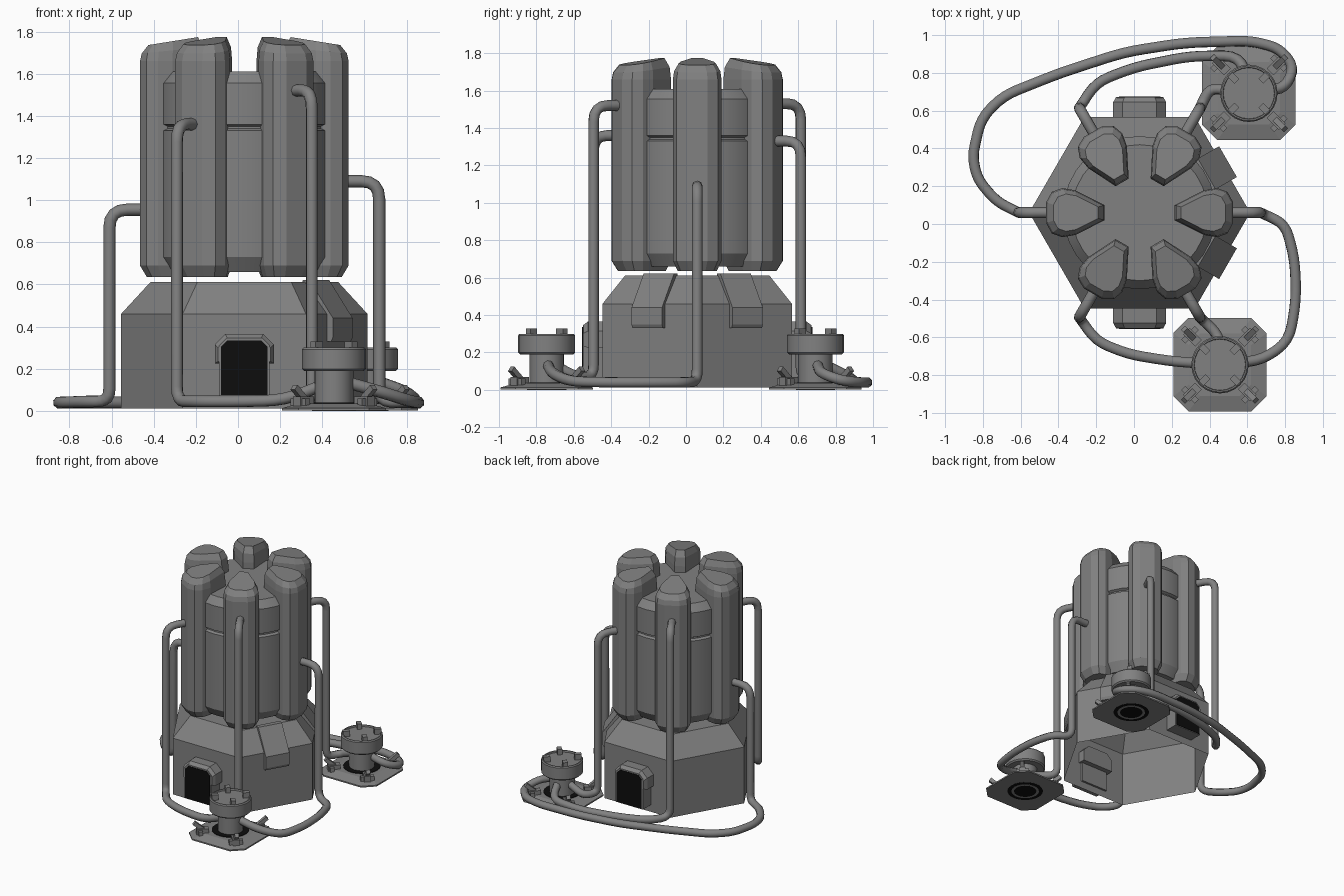
import bpy, bmesh, math
from mathutils import Vector, Matrix

if "Cube" in bpy.data.objects:
    bpy.data.objects.remove(bpy.data.objects["Cube"])

CX, CY = 0.03, 0.06          # axis of the main body


def material(name, value):
    m = bpy.data.materials.new(name)
    m.diffuse_color = (value, value, value, 1)
    m.use_nodes = True
    m.node_tree.nodes["Principled BSDF"].inputs["Base Color"].default_value = m.diffuse_color
    return m


GREY = material("steel_grey", 0.22)
BLACK = material("grille_black", 0.004)


def finish(name, bm, mat=GREY, smooth=False):
    bmesh.ops.recalc_face_normals(bm, faces=bm.faces)
    me = bpy.data.meshes.new(name)
    bm.to_mesh(me)
    bm.free()
    ob = bpy.data.objects.new(name, me)
    bpy.context.collection.objects.link(ob)
    me.materials.append(mat)
    if smooth:
        bpy.ops.object.select_all(action='DESELECT')
        ob.select_set(True)
        bpy.context.view_layer.objects.active = ob
        bpy.ops.object.shade_smooth_by_angle(angle=math.radians(30))
    return ob


def loft(name, rings, mat=GREY, bottom=True, top=True, smooth=False, matrix=None):
    """Skin a stack of closed rings that share a point count."""
    bm = bmesh.new()
    vs = [[bm.verts.new(p) for p in ring] for ring in rings]
    n = len(vs[0])
    for a, b in zip(vs, vs[1:]):
        for i in range(n):
            j = (i + 1) % n
            bm.faces.new((a[i], a[j], b[j], b[i]))
    if bottom:
        bm.faces.new(vs[0][::-1])
    if top:
        bm.faces.new(vs[-1])
    if matrix:
        bm.transform(matrix)
    return finish(name, bm, mat, smooth)


def circle(r, z, n, x=0, y=0):
    return [(x + r * math.cos(2 * math.pi * i / n),
             y + r * math.sin(2 * math.pi * i / n), z) for i in range(n)]


def lathe(name, profile, n, x, y, mat=GREY, caps=True):
    return loft(name, [circle(r, z, n, x, y) for r, z in profile], mat, caps, caps, True)


def turn(deg, x=CX, y=CY):
    return Matrix.Translation((x, y, 0)) @ Matrix.Rotation(math.radians(deg), 4, 'Z')


def pipe(name, points, radius=0.029):
    """Round the corners of a polyline and sweep a tube along it."""
    pts = [Vector(p) for p in points]
    path = [pts[0]]
    for a, b, c in zip(pts, pts[1:], pts[2:]):
        d = min(0.1, (a - b).length * 0.45, (c - b).length * 0.45)
        p, q = b + (a - b).normalized() * d, b + (c - b).normalized() * d
        for k in range(5):
            t = k / 4
            path.append(p * (1 - t) ** 2 + b * 2 * t * (1 - t) + q * t * t)
    path.append(pts[-1])
    cu = bpy.data.curves.new(name, 'CURVE')
    cu.dimensions = '3D'
    cu.bevel_depth = radius
    cu.bevel_resolution = 2
    cu.use_fill_caps = True
    sp = cu.splines.new('POLY')
    sp.points.add(len(path) - 1)
    for s, v in zip(sp.points, path):
        s.co = (*v, 1)
    cu.materials.append(GREY)
    bpy.context.collection.objects.link(bpy.data.objects.new(name, cu))


# Hexagonal base shell, open underneath
loft("base", [circle(r, z, 6, CX, CY) for r, z in
              ((0.585, 0.012), (0.585, 0.46), (0.445, 0.612))], bottom=False)

# Round core with a groove
lathe("core", [(0.36, 0.66), (0.405, 0.73), (0.405, 1.33), (0.385, 1.34), (0.385, 1.35),
               (0.405, 1.36), (0.405, 1.555), (0.36, 1.61)], 32, CX, CY)

# Six tanks around the core
half = [(0.495, 0.055), (0.465, 0.11), (0.41, 0.13), (0.34, 0.118), (0.185, 0.04)]
outline = [(r, -w) for r, w in reversed(half)] + half


def tank_ring(scale, z, slope=0.0):
    ring = []
    for r, w in outline:
        r2 = 0.33 + (r - 0.33) * scale
        ring.append((r2, w * scale, z + (0.45 - r2) * slope))
    return ring


for k in range(6):
    loft("tank", [tank_ring(0.8, 0.635), tank_ring(1, 0.69), tank_ring(1, 1.66),
                  tank_ring(0.95, 1.70, 0.1), tank_ring(0.76, 1.737, 0.16)],
         matrix=turn(60 * k))

# Sloped vents on the two right-hand walls
vent = [(0.49, 0.33), (0.53, 0.33), (0.54, 0.35), (0.54, 0.44), (0.41, 0.622),
        (0.375, 0.622), (0.37, 0.59), (0.49, 0.44)]
for a in (30, -30):
    loft("vent", [[(r, w, z) for r, z in vent] for w in (-0.094, 0.094)], matrix=turn(a))


# Doorway hoods with dark grilles, front and back
def arch(w, z0, z1, c, x):
    return [(x, -w, z0), (x, w, z0), (x, w, z1 - c), (x, w - c, z1),
            (x, c - w, z1), (x, -w, z1 - c)]


for a in (-90, 90):
    m = turn(a)
    loft("door_frame", [arch(0.12, 0.07, 0.345, 0.035, x) for x in (0.49, 0.612)], matrix=m)
    loft("door_hood", [arch(0.14, 0.225, 0.365, 0.05, 0.45), arch(0.14, 0.225, 0.365, 0.05, 0.585),
                       arch(0.125, 0.235, 0.345, 0.045, 0.612)], matrix=m)
    loft("door_grille", [arch(0.11, 0.075, 0.335, 0.03, x) for x in (0.609, 0.616)],
         BLACK, matrix=m)


# Pumps on chamfered ground plates
def plate(h, c, z, x, y):
    return [(x + u, y + v, z) for u, v in ((h, c - h), (h, h - c), (h - c, h), (c - h, h),
                                           (-h, h - c), (-h, c - h), (c - h, -h), (h - c, -h))]


def box(name, size, matrix):
    bm = bmesh.new()
    bmesh.ops.create_cube(bm, size=1)
    bm.transform(matrix @ Matrix.Diagonal((*size, 1)))
    return finish(name, bm)


for px, py in ((0.455, -0.745), (0.608, 0.692)):
    loft("pump_plate", [plate(0.247, 0.08, 0.002, px, py), plate(0.247, 0.08, 0.013, px, py),
                        plate(0.165, 0.06, 0.036, px, py)])
    lathe("pump_floor", [(0.135, 0.034), (0.135, 0.040)], 24, px, py, BLACK)
    lathe("pump_intake", [(0.135, 0.001), (0.135, 0.006)], 24, px, py, BLACK)
    lathe("intake_ring", [(0.085, 0.0), (0.105, 0.0), (0.105, 0.005), (0.085, 0.005)],
          24, px, py, caps=False)
    lathe("pump_body", [(0.092, 0.03), (0.092, 0.19), (0.142, 0.19), (0.152, 0.20),
                        (0.152, 0.292), (0.145, 0.30), (0.137, 0.30), (0.135, 0.287)], 24, px, py)
    for a in (45, 135, 225, 315):
        m = turn(a, px, py)
        box("pump_nub", (0.05, 0.035, 0.045), m @ Matrix.Translation((0.115, 0, 0.307)))
        box("anchor_block", (0.09, 0.05, 0.05), m @ Matrix.Translation((0.205, 0, 0.043)))
        box("anchor_wing", (0.03, 0.10, 0.04), m @ Matrix.Translation((0.225, 0, 0.04)))
        box("anchor_pin", (0.085, 0.03, 0.03), m @ Matrix.Translation((0.235, 0, 0.085))
            @ Matrix.Rotation(math.radians(-40), 4, 'Y'))


# Pipes from the tanks down to the pumps
def drop(deg, z, low=0.045):
    c, s = math.cos(math.radians(deg)), math.sin(math.radians(deg))
    return [(CX + r * c, CY + r * s, h) for r, h in ((0.45, z), (0.64, z), (0.64, low))]


pipe("pipe_left", drop(180, 0.955) + [
    (-0.73, 0.12, 0.045), (-0.83, 0.24, 0.04), (-0.855, 0.36, 0.04), (-0.81, 0.56, 0.04),
    (-0.69, 0.68, 0.04), (-0.39, 0.80, 0.04), (-0.05, 0.91, 0.04), (0.27, 0.96, 0.04),
    (0.62, 0.97, 0.04), (0.77, 0.93, 0.04), (0.85, 0.83, 0.05), (0.80, 0.72, 0.09),
    (0.66, 0.70, 0.14)])
pipe("pipe_right", drop(0, 1.09) + [
    (0.80, 0.0, 0.04), (0.85, -0.18, 0.04), (0.86, -0.4, 0.04), (0.82, -0.62, 0.045),
    (0.68, -0.72, 0.09), (0.50, -0.74, 0.14)])
pipe("pipe_front_left", drop(240, 1.36) + [
    (-0.2, -0.62, 0.045), (-0.03, -0.69, 0.045), (0.22, -0.73, 0.05), (0.42, -0.74, 0.13)])
pipe("pipe_front_right", drop(300, 1.52, 0.07) + [(0.45, -0.59, 0.07), (0.46, -0.70, 0.13)])
pipe("pipe_back_left", drop(120, 1.53) + [
    (-0.2, 0.75, 0.045), (0.0, 0.83, 0.045), (0.3, 0.89, 0.045), (0.56, 0.89, 0.06),
    (0.61, 0.73, 0.14)])
pipe("pipe_back_right", drop(60, 1.33, 0.07) + [(0.40, 0.72, 0.07), (0.56, 0.70, 0.13)])
